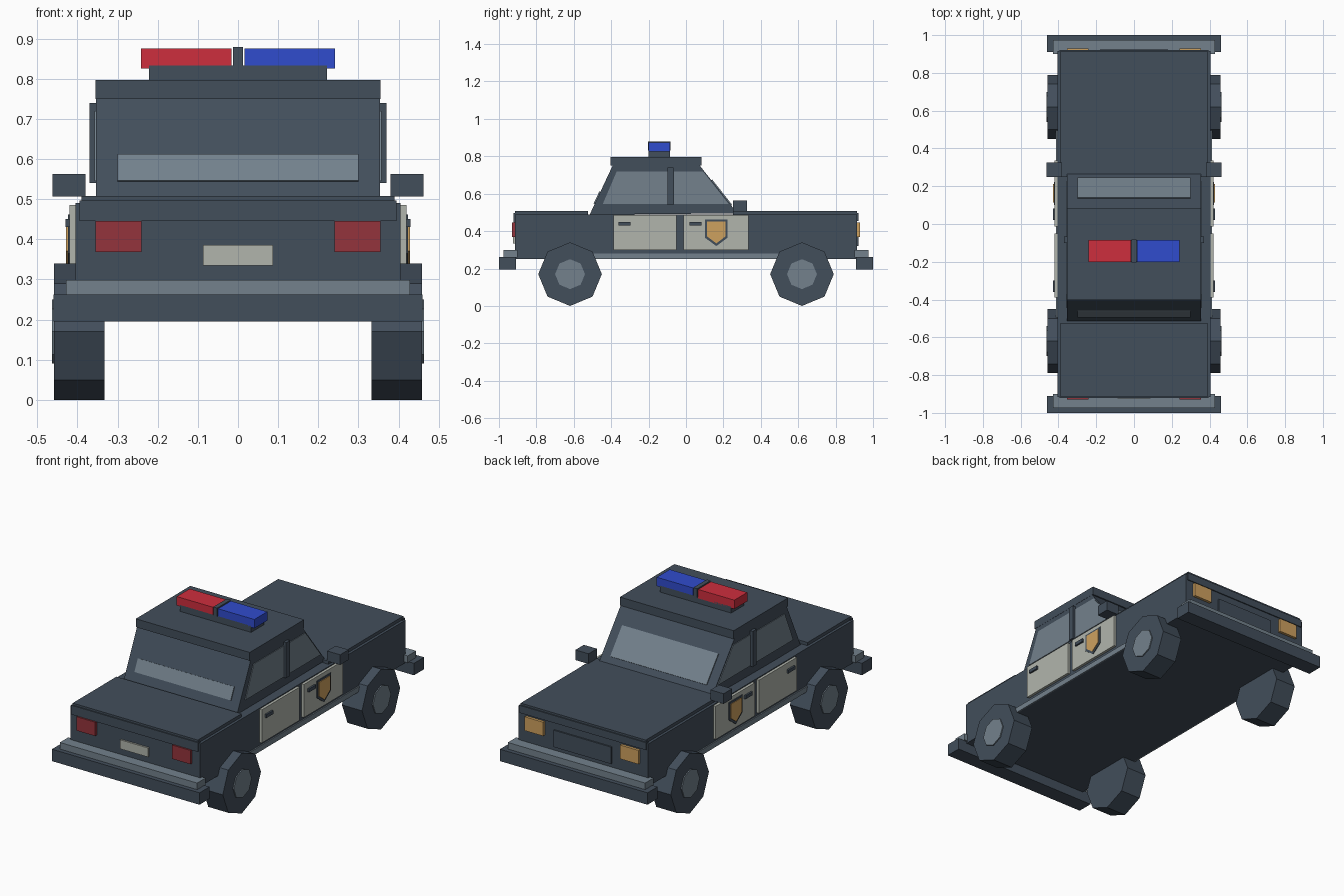
import bpy
import bmesh
from math import radians, cos, sin
from mathutils import Vector

old = bpy.data.objects.get("Cube")
if old:
    bpy.data.objects.remove(old, do_unlink=True)


def paint(name, *srgb):
    lin = [((c / 255 + 0.055) / 1.055) ** 2.4 for c in srgb]
    m = bpy.data.materials.new(name)
    m.use_nodes = True
    m.diffuse_color = (*lin, 1)
    m.node_tree.nodes["Principled BSDF"].inputs["Base Color"].default_value = (*lin, 1)
    return m


navy = paint("dark slate", 66, 78, 91)
grey = paint("glass grey", 115, 129, 140)
cream = paint("door cream", 177, 181, 172)
red = paint("beacon red", 206, 46, 61)
blue = paint("beacon blue", 48, 76, 205)
tail_red = paint("tail lamp red", 148, 52, 60)
gold = paint("lamp gold", 206, 161, 95)


def prism(name, profile, x0, x1, mat):
    """Extrude a (y, z) outline from x0 to x1."""
    bm = bmesh.new()
    face = bm.faces.new([bm.verts.new((x0, y, z)) for y, z in profile])
    out = bmesh.ops.extrude_face_region(bm, geom=[face])["geom"]
    verts = [v for v in out if isinstance(v, bmesh.types.BMVert)]
    bmesh.ops.translate(bm, verts=verts, vec=(x1 - x0, 0, 0))
    bmesh.ops.recalc_face_normals(bm, faces=bm.faces)
    mesh = bpy.data.meshes.new(name)
    bm.to_mesh(mesh)
    bm.free()
    mesh.materials.append(mat)
    ob = bpy.data.objects.new(name, mesh)
    bpy.context.collection.objects.link(ob)
    return ob


def box(name, x, y, z, mat):
    (y0, y1), (z0, z1) = y, z
    return prism(name, [(y0, z0), (y1, z0), (y1, z1), (y0, z1)], *x, mat)


def octagon(y, z, r):
    return [(y + r * sin(radians(a)), z + r * cos(radians(a))) for a in range(0, 360, 45)]


def slanted_pane(name, low, high, a, b, half, thick):
    """Thin glass plate lying on the slope from low to high, spanning fractions a to b."""
    lo, hi = Vector(low), Vector(high)
    d = hi - lo
    n = Vector((d.y, -d.x)).normalized() * thick
    p, q = lo + d * a, lo + d * b
    prism(name, [p, q, q + n, p + n], -half, half, grey)


# Lower body, hood and trunk lid
box("body", (-0.405, 0.405), (-0.915, 0.915), (0.25, 0.49), navy)
box("hood", (-0.39, 0.39), (0.25, 0.915), (0.485, 0.508), navy)
box("trunk_lid", (-0.39, 0.39), (-0.915, -0.525), (0.485, 0.508), navy)
box("trunk_lip", (-0.395, 0.395), (-0.921, -0.9), (0.445, 0.497), navy)
box("hood_lip", (-0.395, 0.395), (0.9, 0.921), (0.455, 0.497), navy)

# Cabin, roof and windscreens
rear_low, rear_high = (-0.515, 0.488), (-0.39, 0.755)
front_low, front_high = (0.275, 0.495), (0.07, 0.755)
prism("cabin", [rear_low, front_low, front_high, rear_high], -0.354, 0.354, navy)
box("roof", (-0.355, 0.355), (-0.403, 0.082), (0.75, 0.797), navy)
slanted_pane("windscreen", front_low, front_high, 0.16, 0.68, 0.3, 0.006)
slanted_pane("rear_window", rear_high, rear_low, 0.545, 0.79, 0.3, 0.006)

# Beacon bar
box("beacon_base", (-0.222, 0.222), (-0.2, -0.085), (0.795, 0.833), navy)
box("beacon_divider", (-0.012, 0.012), (-0.203, -0.082), (0.83, 0.879), navy)
box("red_beacon", (-0.242, -0.016), (-0.2, -0.085), (0.825, 0.875), red)
box("blue_beacon", (0.016, 0.242), (-0.2, -0.085), (0.825, 0.875), blue)

# Bumpers, one at each end
for end, s in (("front", 1), ("rear", -1)):
    box(end + "_bumper", (-0.46, 0.46), sorted((s * 0.91, s)), (0.195, 0.262), navy)
    box(end + "_bumper_step", (-0.428, 0.428), sorted((s * 0.9, s * 0.975)), (0.26, 0.299), grey)
box("grille", (-0.18, 0.18), (0.91, 0.923), (0.32, 0.415), navy)
box("number_plate", (-0.087, 0.087), (-0.925, -0.91), (0.335, 0.386), cream)

# Parts repeated on both sides
shield = [(-0.061, 0.462), (0.061, 0.462), (0.061, 0.365), (0, 0.32), (-0.061, 0.365)]
inner = [(0.162 + y * 0.8, 0.4 + (z - 0.4) * 0.82) for y, z in shield]
outer = [(0.162 + y, z) for y, z in shield]
for side, s in (("left", 1), ("right", -1)):
    def span(a, b):
        return sorted((s * a, s * b))

    # Side glass and the post between the panes
    prism(side + "_rear_glass", [(-0.445, 0.545), (-0.1, 0.545), (-0.1, 0.72), (-0.37, 0.72)],
          *span(0.35, 0.358), grey)
    prism(side + "_front_glass", [(-0.065, 0.545), (0.228, 0.545), (0.09, 0.72), (-0.065, 0.72)],
          *span(0.35, 0.358), grey)
    box(side + "_post", span(0.35, 0.37), (-0.1, -0.066), (0.54, 0.74), navy)

    # Doors, handles and sill
    for row, y0, y1, h in (("rear", -0.388, -0.05, -0.36), ("front", -0.013, 0.335, 0.02)):
        box(f"{side}_{row}_door", span(0.4, 0.42), (y0, y1), (0.298, 0.485), cream)
        box(f"{side}_{row}_handle", span(0.415, 0.43), (h, h + 0.062), (0.431, 0.45), navy)
    box(side + "_sill", span(0.38, 0.412), (-0.52, 0.52), (0.25, 0.28), grey)

    # Shield badge on the front door
    prism(side + "_badge_border", outer, *span(0.418, 0.424), navy)
    prism(side + "_badge", inner, *span(0.42, 0.428), gold)

    # Mirror, head lamp and tail lamp
    box(side + "_mirror", span(0.38, 0.462), (0.25, 0.325), (0.506, 0.563), navy)
    box(side + "_head_lamp", span(0.24, 0.355), (0.905, 0.93), (0.368, 0.446), gold)
    box(side + "_tail_lamp", span(0.24, 0.355), (-0.93, -0.905), (0.368, 0.446), tail_red)

    # Wheels
    for row, y in (("front", 0.62), ("rear", -0.62)):
        prism(f"{side}_{row}_tyre", octagon(y, 0.17, 0.17), *span(0.333, 0.458), navy)
        prism(f"{side}_{row}_hub", octagon(y, 0.17, 0.08), *span(0.45, 0.464), grey)
